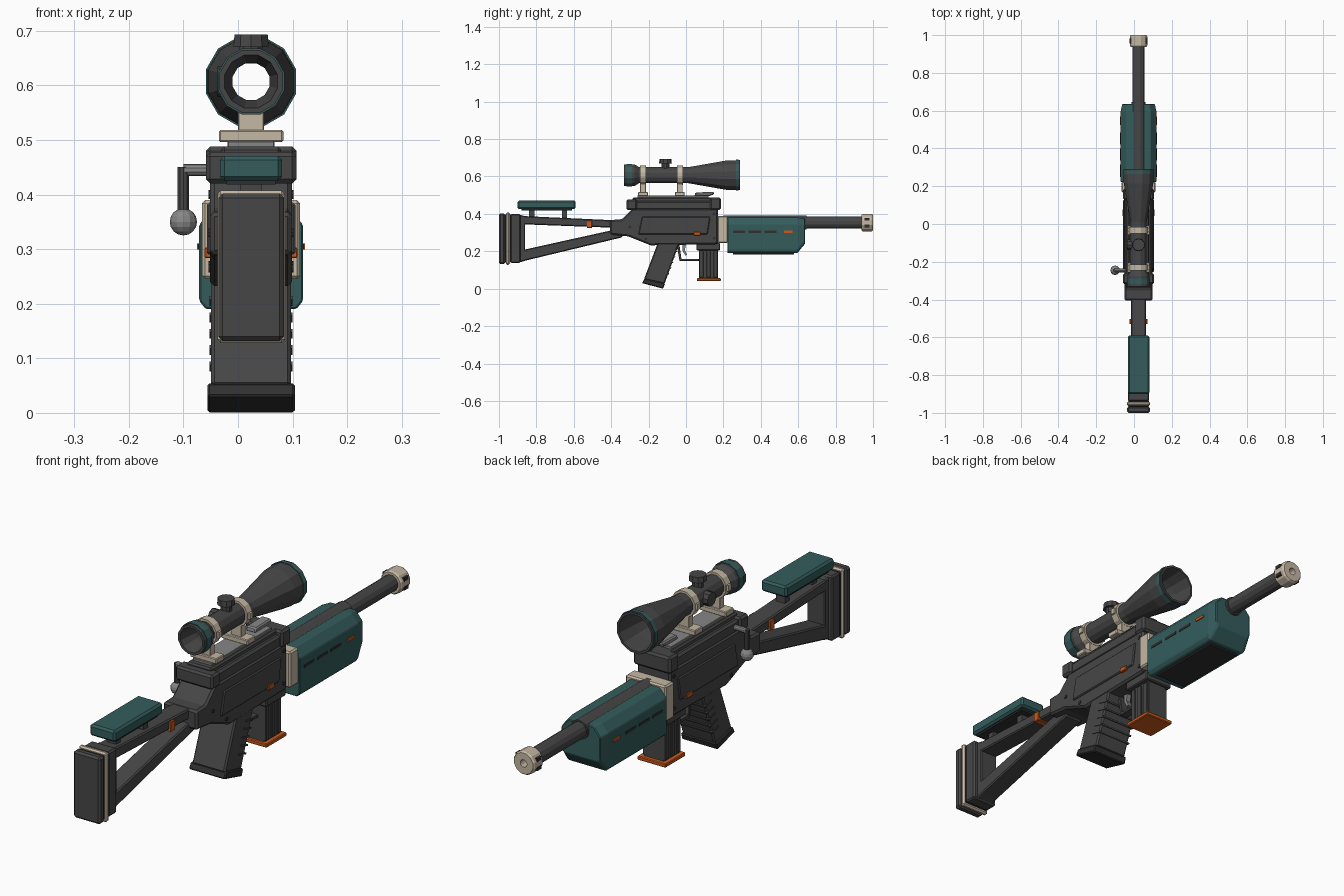
import bpy, bmesh, math
from mathutils import Matrix, Vector

CX = 0.024          # centre plane of the rifle (bolt handle offsets the bounds)


def material(name, rgb):
    m = bpy.data.materials.new(name)
    m.diffuse_color = (*rgb, 1)
    return m


DARK = material("charcoal", (0.062, 0.062, 0.064))
BLACK = material("black", (0.03, 0.03, 0.031))
TEAL = material("teal", (0.035, 0.108, 0.108))
TAN = material("tan", (0.56, 0.48, 0.37))
ORANGE = material("orange", (0.6, 0.105, 0.012))
STEEL = material("steel grey", (0.24, 0.24, 0.245))


def finish(name, bm, mat, bevel=0.0):
    bmesh.ops.recalc_face_normals(bm, faces=bm.faces)
    me = bpy.data.meshes.new(name)
    bm.to_mesh(me)
    bm.free()
    me.materials.append(mat)
    ob = bpy.data.objects.new(name, me)
    bpy.context.collection.objects.link(ob)
    if bevel:
        mod = ob.modifiers.new("bevel", 'BEVEL')
        mod.width, mod.segments, mod.limit_method = bevel, 1, 'ANGLE'
    return ob


def loft(name, rings, mat, bevel=0.0, closed=False):
    """Skin a list of point rings; cap the ends or join them in a loop."""
    bm = bmesh.new()
    vs = [[bm.verts.new(p) for p in r] for r in rings]
    n = len(vs[0])
    pairs = list(zip(vs, vs[1:])) + ([(vs[-1], vs[0])] if closed else [])
    for a, b in pairs:
        for i in range(n):
            j = (i + 1) % n
            bm.faces.new((a[i], a[j], b[j], b[i]))
    if not closed:
        bm.faces.new(vs[0])
        bm.faces.new(vs[-1])
    return finish(name, bm, mat, bevel)


def slab(name, pts, half, mat, bevel=0.005, x=CX):
    """Side profile of (y, z) points extruded across the width."""
    return loft(name, [[(x + s * half, y, z) for y, z in pts] for s in (-1, 1)], mat, bevel)


def box(name, half, y0, y1, z0, z1, mat, bevel=0.004, x=CX):
    return slab(name, [(y0, z0), (y1, z0), (y1, z1), (y0, z1)], half, mat, bevel, x)


def lathe(name, prof, zc, mat, sides=12, closed=False):
    """Turn (y, radius) points about the y direction."""
    ang = [2 * math.pi * (i + 0.5) / sides for i in range(sides)]
    return loft(name, [[(CX + r * math.cos(a), y, zc + r * math.sin(a)) for a in ang]
                       for y, r in prof], mat, closed=closed)


def rod(name, a, b, r, mat, r2=None, sides=10):
    a, b = Vector(a), Vector(b)
    bm = bmesh.new()
    rot = (b - a).to_track_quat('Z', 'Y').to_matrix().to_4x4()
    bmesh.ops.create_cone(bm, cap_ends=True, segments=sides, radius1=r, radius2=r2 or r,
                          depth=(b - a).length, matrix=Matrix.Translation((a + b) / 2) @ rot)
    return finish(name, bm, mat)


# Butt pad, spacer and shoulder block
box("butt_pad", 0.06, -1.0, -0.967, 0.132, 0.402, DARK, 0.008)
box("butt_spacer_inner", 0.055, -0.97, -0.935, 0.14, 0.398, BLACK)
box("butt_spacer", 0.062, -0.962, -0.942, 0.128, 0.407, TAN, 0.006)
box("butt_block", 0.056, -0.938, -0.885, 0.138, 0.4, DARK, 0.006)

# Skeleton stock
slab("stock_upper_beam", [(-0.89, 0.395), (-0.86, 0.388), (-0.36, 0.365), (-0.36, 0.325), (-0.89, 0.345)], 0.04, DARK)
slab("stock_lower_beam", [(-0.89, 0.14), (-0.86, 0.15), (-0.34, 0.275), (-0.34, 0.325), (-0.86, 0.21), (-0.89, 0.21)], 0.04, DARK)
box("stock_rear_strut", 0.04, -0.895, -0.86, 0.15, 0.39, DARK)
box("stock_button", 0.048, -0.53, -0.502, 0.325, 0.365, ORANGE, 0.002)

# Cheek rest on two posts
box("cheek_rest", 0.057, -0.9, -0.59, 0.425, 0.471, TEAL, 0.008)
box("cheek_rest_underplate", 0.045, -0.88, -0.61, 0.418, 0.427, BLACK, 0)
for i, y in enumerate((-0.825, -0.65)):
    box(f"cheek_post_{i}", 0.02, y - 0.014, y + 0.014, 0.37, 0.422, DARK, 0)

# Receiver body
slab("receiver", [(-0.405, 0.368), (-0.345, 0.37), (-0.285, 0.428), (0.172, 0.428), (0.172, 0.238),
                  (-0.19, 0.232), (-0.31, 0.28), (-0.405, 0.29)], 0.075, DARK, 0.008)
slab("receiver_side_panel", [(-0.255, 0.29), (0.115, 0.29), (0.13, 0.385), (-0.235, 0.385)], 0.081, DARK, 0.004)
box("receiver_button", 0.085, 0.042, 0.078, 0.284, 0.303, ORANGE, 0.002)
for y, z in ((-0.3, 0.33), (0.15, 0.27), (0.15, 0.4), (-0.215, 0.265)):
    rod("receiver_pin", (CX - 0.078, y, z), (CX + 0.078, y, z), 0.008, BLACK, sides=8)

# Upper receiver, bolt shroud and rail
box("upper_receiver", 0.072, -0.31, 0.18, 0.42, 0.47, DARK, 0.008)
box("upper_rear_block", 0.083, -0.318, -0.262, 0.42, 0.478, DARK, 0.008)
box("upper_front_block", 0.083, 0.128, 0.186, 0.42, 0.488, DARK, 0.008)
box("upper_ridge", 0.055, -0.285, 0.16, 0.46, 0.488, DARK, 0.006)
box("scope_rail", 0.043, -0.26, 0.12, 0.486, 0.498, STEEL, 0.002)
slab("top_lever", [(0.045, 0.495), (0.12, 0.495), (0.15, 0.503), (0.15, 0.517), (0.05, 0.515)], 0.022, STEEL, 0.005)

# Bolt handle on the left side
rod("bolt_arm", (CX - 0.05, -0.245, 0.445), (-0.1, -0.245, 0.445), 0.011, STEEL)
rod("bolt_stem", (-0.1, -0.245, 0.45), (-0.1, -0.245, 0.36), 0.011, DARK)
bm = bmesh.new()
bmesh.ops.create_uvsphere(bm, u_segments=12, v_segments=8, radius=0.025,
                          matrix=Matrix.Translation((-0.1, -0.245, 0.35)))
finish("bolt_knob", bm, STEEL)

# Pistol grip with side ridges
slab("grip", [(-0.145, 0.26), (-0.03, 0.26), (-0.115, 0.025), (-0.225, 0.05)], 0.073, DARK, 0.006)
slab("grip_base", [(-0.222, 0.055), (-0.112, 0.028), (-0.122, 0.0), (-0.235, 0.03)], 0.08, BLACK, 0.004)
for i in range(5):
    z = 0.08 + 0.03 * i
    y = -0.1 + 0.362 * (z - 0.07)
    slab(f"grip_ridge_{i}", [(y - 0.04, z + 0.008), (y + 0.005, z - 0.004), (y + 0.007, z + 0.002),
                             (y - 0.038, z + 0.014)], 0.076, DARK, 0)

# Trigger and its guard
box("trigger_guard_bar", 0.018, -0.035, 0.07, 0.148, 0.16, DARK, 0.002)
slab("trigger_guard_rear", [(-0.05, 0.24), (-0.036, 0.24), (-0.023, 0.15), (-0.035, 0.15)], 0.018, DARK, 0.002)
slab("trigger", [(-0.02, 0.24), (0.0, 0.24), (-0.006, 0.205), (0.006, 0.18), (-0.004, 0.178), (-0.02, 0.205)], 0.01, STEEL, 0)

# Magazine
box("magazine_well", 0.063, 0.055, 0.182, 0.205, 0.245, DARK)
box("magazine", 0.046, 0.07, 0.17, 0.05, 0.21, DARK)
for i, y in enumerate((0.082, 0.12, 0.158)):
    box(f"magazine_rib_{i}", 0.051, y - 0.011, y + 0.011, 0.06, 0.2, DARK, 0.002)
box("magazine_base", 0.063, 0.058, 0.186, 0.04, 0.056, ORANGE, 0.003)

# Collar and handguard
box("handguard_collar", 0.09, 0.168, 0.224, 0.245, 0.39, TAN, 0.006)


def guard_ring(y, w, zb, zt):
    half = [(w - 0.012, zb), (w, zb + 0.015), (w, zt - 0.035), (w - 0.03, zt)]
    return [(CX + x, y, z) for x, z in half] + [(CX - x, y, z) for x, z in reversed(half)]


loft("handguard", [guard_ring(0.222, 0.095, 0.19, 0.38), guard_ring(0.595, 0.095, 0.19, 0.38),
                   guard_ring(0.636, 0.086, 0.24, 0.376)], TEAL, 0.003)
box("handguard_underplate", 0.07, 0.25, 0.578, 0.182, 0.195, BLACK, 0.004)
for i in range(4):
    y = 0.25 + 0.085 * i + 0.02 * (i == 3)
    box(f"handguard_slot_{i}", 0.097 if i < 3 else 0.099, y, y + (0.065 if i < 3 else 0.045),
        0.299, 0.31, ORANGE if i == 3 else BLACK, 0)

# Barrel and muzzle brake
ZB = 0.353
lathe("barrel", [(0.2, 0.039), (0.645, 0.039), (0.645, 0.033), (0.95, 0.033)], ZB, DARK)
lathe("muzzle_brake", [(0.938, 0.03), (0.938, 0.043), (0.945, 0.048), (0.993, 0.048), (1.0, 0.043),
                       (1.0, 0.015), (0.96, 0.015)], ZB, TAN)
lathe("bore", [(0.962, 0.014), (0.964, 0.014)], ZB, BLACK)
for s in (-1, 1):
    for t in (-1, 1):
        box("muzzle_slot", 0.006, 0.955, 0.982, ZB + t * 0.018 - 0.007, ZB + t * 0.018 + 0.007,
            BLACK, 0, CX + s * 0.0425)

# Scope: open tube turned from one profile, with coloured bands
ZS = 0.607
lathe("scope_tube", [(-0.332, 0.06), (-0.275, 0.06), (-0.25, 0.044), (0.01, 0.044), (0.215, 0.081),
                     (0.29, 0.083), (0.29, 0.074), (0.2, 0.066), (0.03, 0.035), (-0.26, 0.035),
                     (-0.332, 0.05)], ZS, DARK, closed=True)
for name, y0, y1, r in (("eyepiece_band", -0.318, -0.288, 0.063), ("objective_band", 0.266, 0.282, 0.0855)):
    lathe(name, [(y0, r), (y1, r), (y1, r - 0.008), (y0, r - 0.008)], ZS, TEAL, closed=True)

# Scope mounts
for i, y in enumerate((-0.23, -0.033)):
    lathe(f"scope_ring_{i}", [(y - 0.016, 0.053), (y + 0.016, 0.053), (y + 0.016, 0.04), (y - 0.016, 0.04)],
          ZS, TAN, closed=True)
    box(f"mount_post_{i}", 0.024, y - 0.015, y + 0.015, 0.51, 0.563, TAN, 0.002)
    box(f"mount_foot_{i}", 0.059, y - 0.026, y + 0.026, 0.496, 0.518, TAN, 0.003)
    for s in (-1, 1):
        box(f"ring_clamp_{i}", 0.006, y - 0.01, y + 0.01, ZS - 0.012, ZS + 0.012, TAN, 0, CX + s * 0.053)

# Turrets
rod("turret_neck", (CX, -0.11, 0.64), (CX, -0.11, 0.674), 0.022, DARK)
rod("turret_cap", (CX, -0.11, 0.67), (CX, -0.11, 0.693), 0.034, DARK, 0.032)
rod("side_turret", (CX - 0.035, -0.11, ZS), (CX - 0.062, -0.11, ZS), 0.028, DARK)
